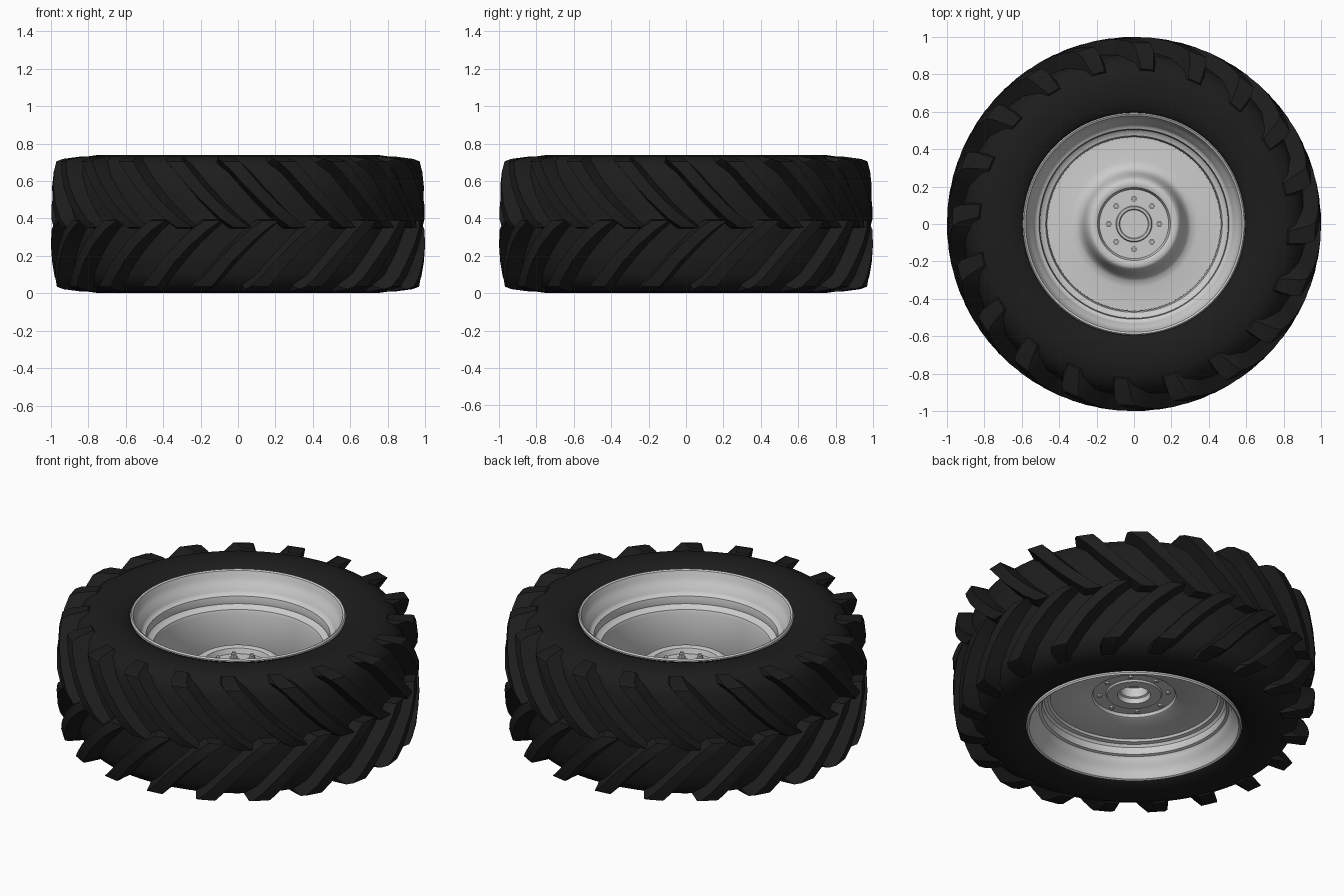
import bpy, bmesh, math
from math import sin, cos, pi

if "Cube" in bpy.data.objects:
    bpy.data.objects.remove(bpy.data.objects["Cube"])

MID = 0.37      # half of the tyre width
LUGS = 20       # lugs on each side of the tread


def polar(r, a, z):
    return (r * cos(a), r * sin(a), z)


def finish(name, bm, mat=None, angle=35):
    bmesh.ops.remove_doubles(bm, verts=bm.verts, dist=1e-5)
    bmesh.ops.recalc_face_normals(bm, faces=bm.faces)
    me = bpy.data.meshes.new(name)
    bm.to_mesh(me)
    bm.free()
    ob = bpy.data.objects.new(name, me)
    bpy.context.collection.objects.link(ob)
    if mat:
        me.materials.append(mat)
    bpy.ops.object.select_all(action='DESELECT')
    ob.select_set(True)
    bpy.context.view_layer.objects.active = ob
    bpy.ops.object.shade_smooth_by_angle(angle=math.radians(angle))
    return ob


def lathe(name, profile, mat=None, n=96, closed=False, angle=35):
    """Spin (radius, z) points round the z axis."""
    bm = bmesh.new()
    rings = [[bm.verts.new(polar(r, 2 * pi * i / n, z)) for i in range(n)]
             if r > 0 else [bm.verts.new((0, 0, z))] * n for r, z in profile]
    pairs = list(zip(rings, rings[1:]))
    if closed:
        pairs.append((rings[-1], rings[0]))
    for a, b in pairs:
        for i in range(n):
            j = (i + 1) % n
            vs = list(dict.fromkeys((a[i], a[j], b[j], b[i])))
            if len(vs) > 2:
                bm.faces.new(vs)
    return finish(name, bm, mat, angle)


rubber = bpy.data.materials.new("black_rubber")
rubber.diffuse_color = (0.012, 0.012, 0.012, 1)
rubber.use_nodes = True
rubber.node_tree.nodes["Principled BSDF"].inputs["Base Color"].default_value = rubber.diffuse_color

# Tyre body: half profile mirrored about the middle
half = [(0.555, 0.64), (0.585, 0.675), (0.592, 0.70), (0.61, 0.715), (0.66, 0.733),
        (0.74, 0.74), (0.81, 0.73), (0.87, 0.70), (0.905, 0.64), (0.92, 0.52)]
lathe("tyre_body", half + [(0.925, MID)] + [(r, 2 * MID - z) for r, z in reversed(half)], rubber)

# Tread lugs: outer r, outer z, inner r, inner z, angle, half width of the crown
stations = [(0.985, 0.352, 0.90, 0.345, 0.02, 0.045),
            (0.998, 0.40, 0.90, 0.40, -0.05, 0.045),
            (1.000, 0.48, 0.90, 0.48, -0.14, 0.042),
            (0.994, 0.57, 0.89, 0.57, -0.23, 0.042),
            (0.985, 0.65, 0.87, 0.64, -0.30, 0.045),
            (0.970, 0.705, 0.85, 0.68, -0.355, 0.05),
            (0.935, 0.718, 0.83, 0.69, -0.375, 0.05),
            (0.83, 0.732, 0.80, 0.70, -0.40, 0.04)]


def lug(bm, angle, flip):
    secs = []
    for ro, zo, ri, zi, th, hw in stations:
        pts = [(ri, zi, -hw - 0.035), (ro, zo, -hw), (ro, zo, hw), (ri, zi, hw + 0.035)]
        secs.append([bm.verts.new(polar(r, angle + th + d, 2 * MID - z if flip else z))
                     for r, z, d in pts])
    for a, b in zip(secs, secs[1:]):
        for k in range(4):
            m = (k + 1) % 4
            bm.faces.new((a[k], a[m], b[m], b[k]))
    bm.faces.new(secs[0])
    bm.faces.new(secs[-1])


for flip in (False, True):
    bm = bmesh.new()
    for i in range(LUGS):
        lug(bm, 2 * pi * (i + 0.5 * flip) / LUGS, flip)
    finish("lower_tread_lugs" if flip else "upper_tread_lugs", bm, rubber, 25)

# Rim barrel: flanges, bead seats and stepped drop centre
lathe("rim_barrel", [
    (0.57, 0.66), (0.592, 0.69), (0.595, 0.715), (0.588, 0.724), (0.578, 0.718),
    (0.568, 0.69), (0.556, 0.655), (0.54, 0.64), (0.533, 0.615), (0.522, 0.60),
    (0.508, 0.595), (0.503, 0.57), (0.505, 0.55), (0.49, 0.535), (0.472, 0.53),
    (0.465, 0.51), (0.462, 0.22), (0.475, 0.20), (0.495, 0.195), (0.505, 0.18),
    (0.503, 0.16), (0.51, 0.14), (0.525, 0.135), (0.535, 0.12), (0.54, 0.10),
    (0.556, 0.085), (0.568, 0.05), (0.578, 0.022), (0.588, 0.016), (0.595, 0.025),
    (0.592, 0.05), (0.57, 0.08)], n=128)

# Wheel disc with its raised hub
lathe("wheel_disc", [
    (0, 0.40), (0.075, 0.40), (0.08, 0.408), (0.092, 0.408), (0.097, 0.395), (0.185, 0.395),
    (0.195, 0.425), (0.205, 0.43), (0.228, 0.43), (0.24, 0.422), (0.255, 0.39), (0.27, 0.32),
    (0.285, 0.27), (0.305, 0.25), (0.34, 0.243), (0.464, 0.24), (0.464, 0.21), (0.24, 0.21),
    (0.232, 0.215), (0.225, 0.232), (0.155, 0.232), (0.15, 0.222), (0.092, 0.222),
    (0.087, 0.25), (0.078, 0.255), (0.075, 0.31), (0, 0.31)])

# Wheel nuts with studs, on both faces of the hub
bm = bmesh.new()


def prism(x, y, z0, z1, r, n):
    low, top = ([bm.verts.new((x + r * cos(2 * pi * k / n), y + r * sin(2 * pi * k / n), z))
                 for k in range(n)] for z in (z0, z1))
    bm.faces.new(low)
    bm.faces.new(top)
    for k in range(n):
        m = (k + 1) % n
        bm.faces.new((low[k], low[m], top[m], top[k]))


for i in range(8):
    x, y, _ = polar(0.135, i * pi / 4, 0)
    prism(x, y, 0.39, 0.399, 0.023, 16)
    prism(x, y, 0.39, 0.418, 0.017, 6)
    prism(x, y, 0.39, 0.43, 0.009, 12)
    x, y, _ = polar(0.19, i * pi / 4, 0)
    prism(x, y, 0.222, 0.24, 0.014, 6)
finish("wheel_nuts", bm)
